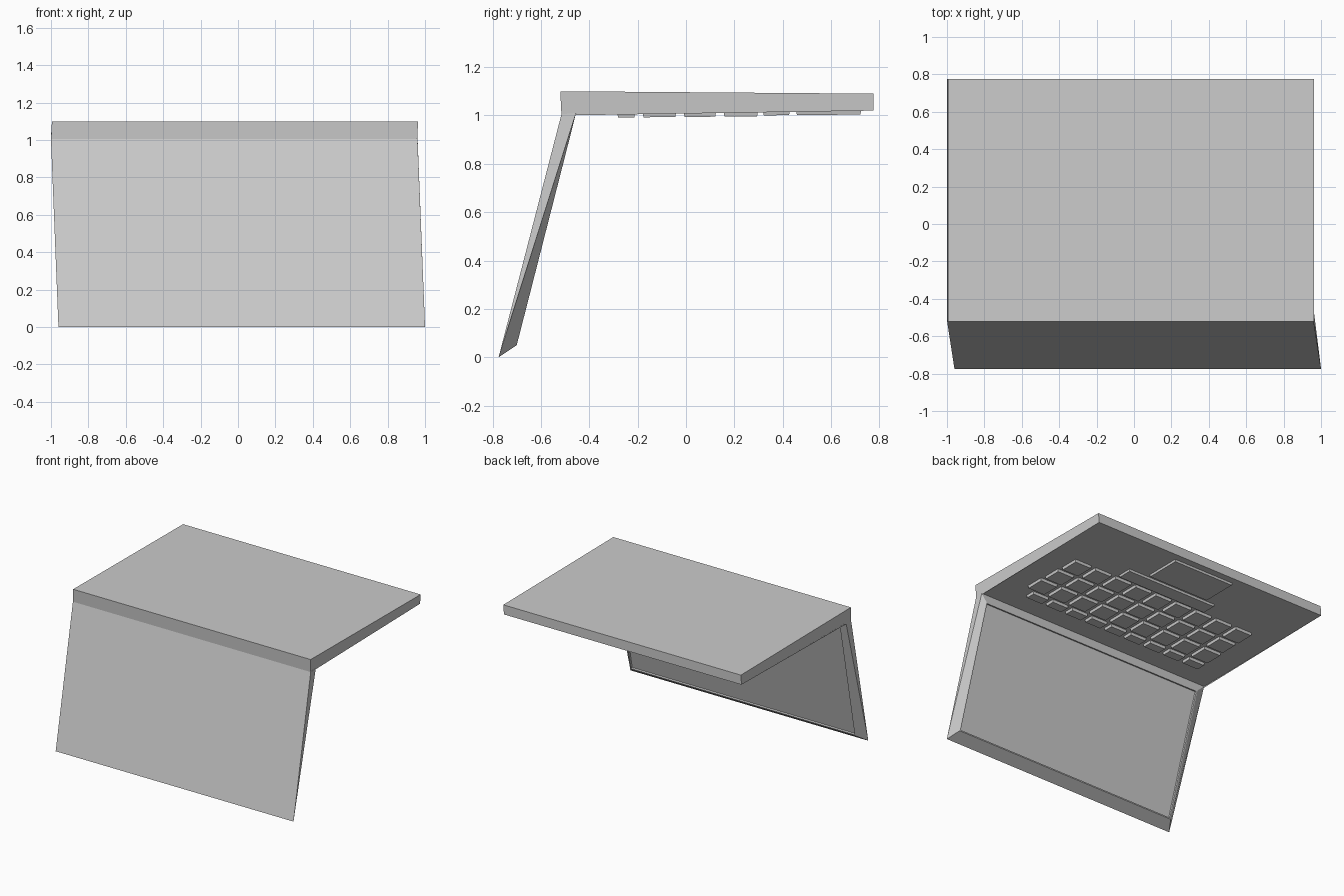
import bpy, bmesh

if "Cube" in bpy.data.objects:
    bpy.data.objects.remove(bpy.data.objects["Cube"])


def loft(name, rings):
    """Closed solid through a list of four-point rings."""
    bm = bmesh.new()
    vs = [[bm.verts.new(p) for p in r] for r in rings]
    for a, b in zip(vs, vs[1:]):
        for i in range(4):
            j = (i + 1) % 4
            bm.faces.new((a[i], a[j], b[j], b[i]))
    bm.faces.new(vs[0][::-1])
    bm.faces.new(vs[-1])
    bmesh.ops.remove_doubles(bm, verts=bm.verts, dist=1e-5)
    bmesh.ops.recalc_face_normals(bm, faces=bm.faces)
    me = bpy.data.meshes.new(name)
    bm.to_mesh(me)
    bm.free()
    ob = bpy.data.objects.new(name, me)
    bpy.context.collection.objects.link(ob)
    return ob


def ring(bottom, top):
    """Ring from two (x0, x1, y, z) horizontal edges."""
    pts = []
    for (a, b, y, z), flip in ((bottom, False), (top, True)):
        e = [(a, y, z), (b, y, z)]
        pts += e[::-1] if flip else e
    return pts


def under_z(y):
    """Height of the keyboard deck, which tilts slightly."""
    return 1.01 + 0.01 * (y + 0.455) / 1.23


# Base slab, lying upside down
loft("base", [
    ring((-0.995, 0.963, -0.52, 1.10), (-0.995, 0.963, 0.775, 1.09)),
    ring((-1.0, 0.958, -0.515, 1.0), (-1.0, 0.958, 0.775, 1.02)),
    ring((-1.0, 0.958, -0.455, 1.01), (-1.0, 0.958, 0.775, 1.02)),
])

# Wedge-shaped lid with chamfered bezel and recessed display
loft("screen_lid", [
    ring((-0.96, 1.0, -0.775, 0.0), (-1.0, 0.96, -0.515, 1.005)),
    ring((-0.96, 1.0, -0.775, 0.0), (-1.0, 0.96, -0.455, 1.01)),
    ring((-0.91, 0.95, -0.70, 0.05), (-0.95, 0.91, -0.466, 0.965)),
    ring((-0.902, 0.942, -0.698, 0.058), (-0.942, 0.902, -0.468, 0.957)),
    ring((-0.902, 0.942, -0.712, 0.061), (-0.942, 0.902, -0.482, 0.960)),
])


def pad(name, x0, x1, y0, y1, drop, taper=0.004):
    """Tapered block hanging below the deck."""
    def level(d, t):
        return ring((x0 + t, x1 - t, y0 + t, under_z(y0) - d),
                    (x0 + t, x1 - t, y1 - t, under_z(y1) - d))
    loft(name, [level(-0.005, 0), level(drop, taper)])


# Four key rows: x range, y range
rows = [
    (-0.80, 0.71, -0.285, -0.21),
    (-0.80, 0.785, -0.18, -0.04),
    (-0.79, 0.775, -0.01, 0.125),
    (-0.79, 0.765, 0.155, 0.298),
]
COUNT, GAP = 9, 0.035
for r, (x0, x1, y0, y1) in enumerate(rows):
    pitch = (x1 - x0 + GAP) / COUNT
    for k in range(COUNT):
        x = x0 + k * pitch
        pad(f"key_{r + 1}_{k + 1}", x, x + pitch - GAP, y0, y1, 0.02)

# Space bar and touchpad
pad("space_bar", -0.35, 0.40, 0.318, 0.43, 0.016)
pad("touchpad", -0.26, 0.245, 0.455, 0.725, 0.016)
